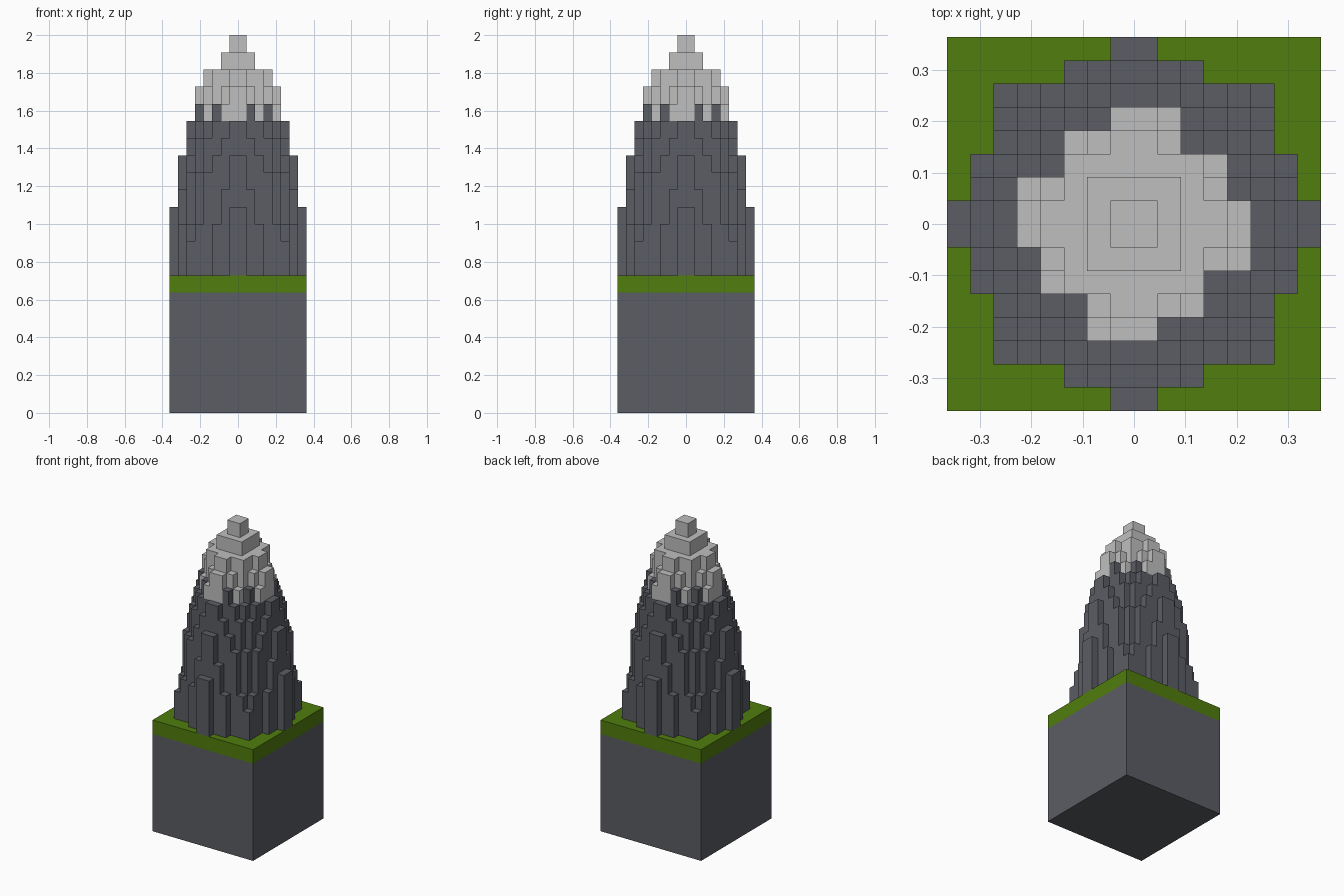
import bpy
import bmesh

if "Cube" in bpy.data.objects:
    bpy.data.objects.remove(bpy.data.objects["Cube"], do_unlink=True)

CELL = 1 / 22       # column width
STEP = 2 / 22       # height of one layer
HALF = 8            # columns from the centre to the edge
GROUND = 8          # layer of the grass top
SNOW_LINE = 17      # layer where snow begins

# Column heights in layers for one octant: HEIGHTS[larger index][smaller index]
HEIGHTS = [
    [22],
    [21, 21],
    [20, 20, 20],
    [20, 19, 18, 17],
    [19, 18, 17, 16, 14],
    [17, 16, 15, 14, 11, 10],
    [15, 13, 11],
    [12],
]


def material(name, rgb):
    mat = bpy.data.materials.new(name)
    mat.use_nodes = True
    colour = (*rgb, 1)
    mat.diffuse_color = colour
    mat.node_tree.nodes["Principled BSDF"].inputs["Base Color"].default_value = colour
    return mat


stone = material("stone grey", (0.105, 0.110, 0.127))
grass = material("grass green", (0.080, 0.205, 0.004))
snow = material("snow white", (0.52, 0.52, 0.52))


def make_object(name, bm, mats):
    mesh = bpy.data.meshes.new(name)
    bm.to_mesh(mesh)
    bm.free()
    for mat in mats:
        mesh.materials.append(mat)
    obj = bpy.data.objects.new(name, mesh)
    bpy.context.collection.objects.link(obj)
    return obj


def slab(name, z0, z1, mat):
    bm = bmesh.new()
    bmesh.ops.create_cube(bm, size=1)
    width = 2 * HALF * CELL
    bmesh.ops.scale(bm, vec=(width, width, z1 - z0), verts=bm.verts)
    bmesh.ops.translate(bm, vec=(0, 0, (z0 + z1) / 2), verts=bm.verts)
    return make_object(name, bm, [mat])


def octant(i, j):
    """Fold a column position into (larger, smaller) distance from the centre."""
    a, b = (k if k >= 0 else -k - 1 for k in (i, j))
    return max(a, b), min(a, b)


def height(i, j):
    a, b = octant(i, j)
    return HEIGHTS[a][b] if a < HALF and b < len(HEIGHTS[a]) else GROUND


def is_snowy(i, j):
    """High columns are snowy; those just above the snow line alternate in a pinwheel."""
    h = height(i, j)
    if h != SNOW_LINE + 1:
        return h > SNOW_LINE
    x, y = i + 0.5, j + 0.5
    return (x * y > 0) ^ (abs(x) > abs(y)) ^ (octant(i, j)[1] == 2)


def build_mountain():
    bm = bmesh.new()

    def quad(points, mat_index):
        face = bm.faces.new([bm.verts.new((x * CELL, y * CELL, z * STEP))
                             for x, y, z in points])
        face.material_index = mat_index

    for i in range(-HALF, HALF):
        for j in range(-HALF, HALF):
            h = height(i, j)
            if h == GROUND:
                continue
            snowy = is_snowy(i, j)
            corners = [(i, j), (i + 1, j), (i + 1, j + 1), (i, j + 1)]
            quad([(x, y, h) for x, y in corners], int(snowy))
            # Walls down to each lower neighbour, split at the snow line
            for k, (di, dj) in enumerate([(0, -1), (1, 0), (0, 1), (-1, 0)]):
                low = height(i + di, j + dj)
                if low >= h:
                    continue
                (x0, y0), (x1, y1) = corners[k], corners[(k + 1) % 4]
                levels = [low, h]
                if snowy and low < SNOW_LINE < h:
                    levels.insert(1, SNOW_LINE)
                for z0, z1 in zip(levels, levels[1:]):
                    quad([(x0, y0, z0), (x1, y1, z0), (x1, y1, z1), (x0, y0, z1)],
                         int(snowy and z0 >= SNOW_LINE))
    bmesh.ops.remove_doubles(bm, verts=bm.verts, dist=1e-4)
    return make_object("mountain", bm, [stone, snow])


# Square base with a grass layer, and the stepped peak on top
slab("stone_base", 0, (GROUND - 1) * STEP, stone)
slab("grass_layer", (GROUND - 1) * STEP, GROUND * STEP, grass)
build_mountain()
